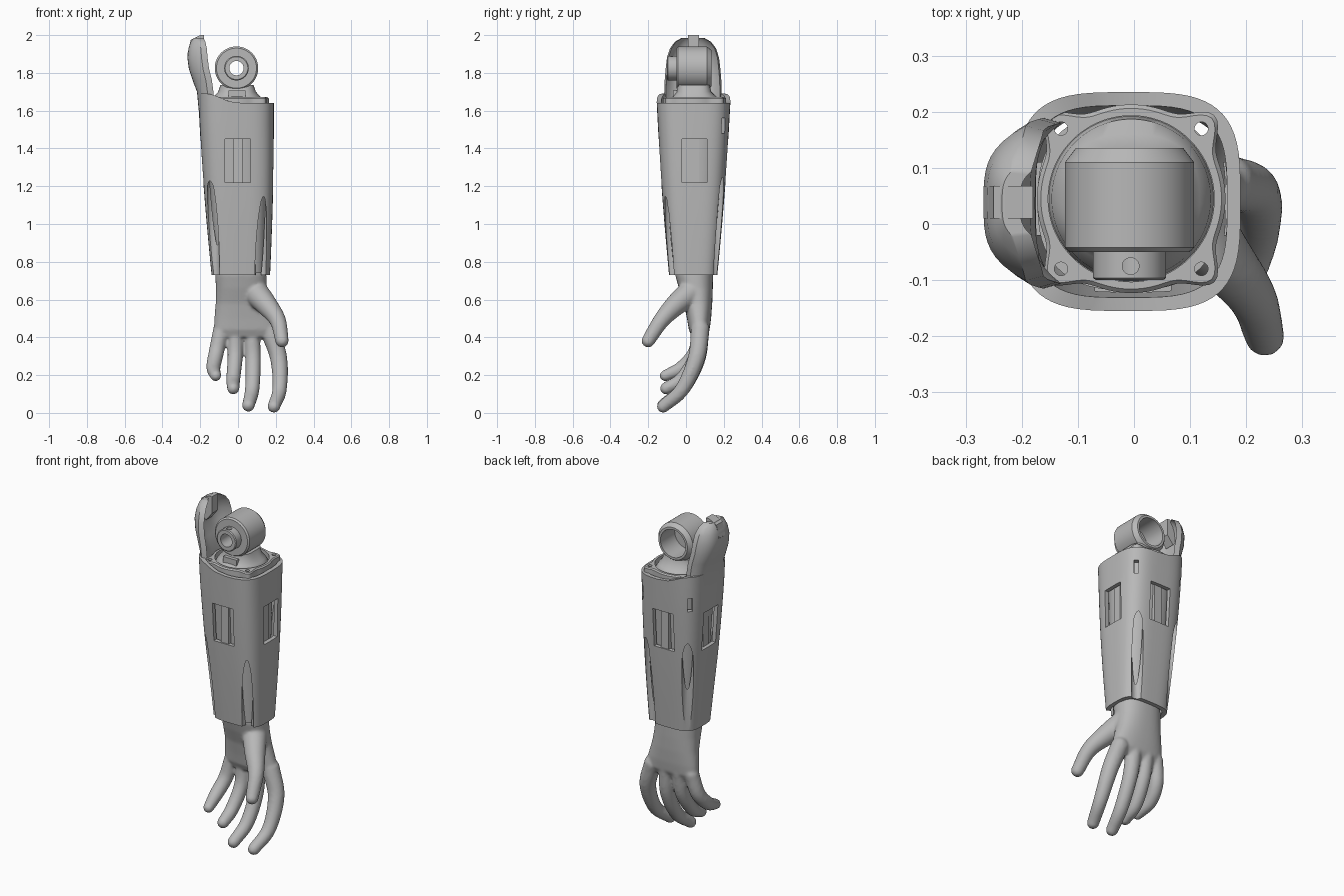
import bpy, bmesh, math
from mathutils import Vector, Matrix

if "Cube" in bpy.data.objects:
    bpy.data.objects.remove(bpy.data.objects["Cube"], do_unlink=True)

grey = bpy.data.materials.new("plain_grey")
grey.use_nodes = True
grey.diffuse_color = (0.48, 0.48, 0.48, 1)
grey.node_tree.nodes["Principled BSDF"].inputs["Base Color"].default_value = (0.48, 0.48, 0.48, 1)


def make(name, bm):
    bmesh.ops.recalc_face_normals(bm, faces=bm.faces)
    mesh = bpy.data.meshes.new(name)
    bm.to_mesh(mesh)
    bm.free()
    mesh.materials.append(grey)
    obj = bpy.data.objects.new(name, mesh)
    bpy.context.collection.objects.link(obj)
    return obj


def add_loft(bm, rings, loop=False):
    rows = [[bm.verts.new(p) for p in r] for r in rings]
    pairs = list(zip(rows, rows[1:]))
    if loop:
        pairs.append((rows[-1], rows[0]))
    else:
        bm.faces.new(rows[0])
        bm.faces.new(rows[-1])
    for a, b in pairs:
        for i in range(len(a)):
            j = (i + 1) % len(a)
            bm.faces.new((a[i], a[j], b[j], b[i]))


def loft(name, rings, loop=False):
    bm = bmesh.new()
    add_loft(bm, rings, loop)
    return make(name, bm)


def oval(z, cx, cy, rx, ry, n=2, seg=64):
    pts = []
    for i in range(seg):
        a = math.tau * (i + 0.5) / seg
        c, s = math.cos(a), math.sin(a)
        pts.append(Vector((cx + rx * math.copysign(abs(c) ** (2 / n), c),
                           cy + ry * math.copysign(abs(s) ** (2 / n), s), z)))
    return pts


def box(name, centre, size, turn=0):
    bm = bmesh.new()
    m = Matrix.Translation(centre) @ Matrix.Rotation(turn, 4, 'Z') @ Matrix.Diagonal((*size, 1))
    bmesh.ops.create_cube(bm, size=1, matrix=m)
    return make(name, bm)


def apply_modifier(obj, kind, **settings):
    mod = obj.modifiers.new(kind.lower(), kind)
    for key, value in settings.items():
        setattr(mod, key, value)
    bpy.context.view_layer.objects.active = obj
    bpy.ops.object.modifier_apply(modifier=mod.name)


def cut(obj, cutter):
    cutter.hide_render = True
    apply_modifier(obj, 'BOOLEAN', operation='DIFFERENCE', solver='EXACT', object=cutter)
    bpy.data.objects.remove(cutter, do_unlink=True)


# Forearm sleeve: a tapering rounded-square shell with a rising rim
Z0, Z1 = 0.73, 1.64


def section(z, inset=0.0, scale=1.0, n=3.5):
    t = (z - Z0) / (Z1 - Z0)
    bulge = 0.006 * math.sin(math.pi * min(max(t, 0), 1))
    return oval(z, 0.015 - 0.025 * t, 0.038 + 0.002 * t,
                (0.155 + 0.045 * t + bulge - inset) * scale,
                (0.128 + 0.067 * t + bulge - inset) * scale, n)


levels = [Z0 + (Z1 - Z0) * i / 10 for i in range(11)]
outer = [section(z) for z in levels]
inner = [section(z, 0.024) for z in reversed(levels)]
for rim in (outer[-1], inner[0]):
    for p in rim:
        t = min(max(-p.x / 0.17, 0), 1)
        p.z += 0.05 * t * t * (3 - 2 * t)
sleeve = loft("forearm_sleeve", outer + inner, loop=True)

# Windows on four sides, screw channels at four corners
cut(sleeve, box("window_cutter", (-0.002, 0.04, 1.335), (0.135, 0.8, 0.23)))
cut(sleeve, box("window_cutter", (0, 0.045, 1.335), (0.8, 0.13, 0.23)))
corners = [(sx * 0.125 - 0.005, sy * 0.125 + 0.045) for sx in (-1, 1) for sy in (-1, 1)]
for x, y in corners:
    cut(sleeve, loft("channel_cutter", [oval(z, x, y, r, r, seg=24) for z, r in
                                        ((0.6, 0.032), (1.2, 0.032), (1.39, 0.014))]))
for side in (-1, 1):
    cut(sleeve, box("slot_cutter", (side * 0.165 - 0.008, 0.205, 1.52),
                    (0.026, 0.1, 0.08), -side * math.pi / 4))

# Core inside the sleeve, with a rib behind each window
core = loft("inner_core", [section(z, scale=0.82, n=2.6) for z in (0.74, 1.1, 1.6)])
box("core_rib", (-0.002, 0.04, 1.335), (0.05, 0.325, 0.26))
box("core_rib", (-0.002, 0.045, 1.335), (0.32, 0.05, 0.26))

# Mounting plate with four screw lobes
CX, CY = -0.005, 0.045


def lobed(z, shrink=0.0):
    pts = []
    for i in range(128):
        a = math.tau * i / 128
        d = (a % (math.pi / 2)) - math.pi / 4
        r = 0.168 + 0.042 * math.exp(-(d / 0.19) ** 2) - shrink
        pts.append(Vector((CX + r * math.cos(a), CY + r * math.sin(a), z)))
    return pts


def plate_hole(z):
    return [Vector((CX + 0.148 * math.cos(math.tau * i / 128),
                    CY + 0.148 * math.sin(math.tau * i / 128), z)) for i in range(128)]


plate = loft("mounting_plate", [lobed(1.59), lobed(1.665), lobed(1.672, 0.007),
                                plate_hole(1.672), plate_hole(1.59)], loop=True)
for x, y in corners:
    cut(plate, loft("screw_cutter", [oval(z, x, y, 0.012, 0.012, seg=20) for z in (1.5, 1.8)]))

# Elbow joint: flared neck and a hollow horizontal housing
neck = loft("joint_neck", [oval(z, CX, cy, rx, ry, n) for z, cy, rx, ry, n in (
    (1.58, 0.045, 0.149, 0.149, 2), (1.65, 0.045, 0.142, 0.142, 2), (1.675, 0.045, 0.122, 0.115, 2.5),
    (1.70, 0.042, 0.1, 0.092, 3), (1.735, 0.04, 0.088, 0.086, 4))])
profile = [(-0.1, 0.038), (-0.1, 0.06), (-0.096, 0.065), (-0.05, 0.065), (-0.05, 0.106),
           (-0.042, 0.115), (0.11, 0.115), (0.135, 0.096), (0.135, 0.083), (0.0, 0.083), (0.0, 0.038)]
housing = loft("joint_housing", [[Vector((-0.008 + r * math.cos(math.tau * i / 64), y,
                                          1.825 + r * math.sin(math.tau * i / 64)))
                                  for i in range(64)] for y, r in profile], loop=True)
cut(housing, loft("set_screw_cutter", [oval(z, -0.006, -0.075, 0.015, 0.015, seg=20) for z in (1.85, 1.95)]))
box("joint_lug", (CX, -0.05, 1.69), (0.09, 0.04, 0.035))

# Curved elbow guard: z, outer x, half width, edge recess
guard_rows = [(1.6, -0.208, 0.155, 0.04), (1.7, -0.217, 0.152, 0.055), (1.76, -0.24, 0.15, 0.07),
              (1.82, -0.26, 0.145, 0.075), (1.88, -0.268, 0.138, 0.075), (1.93, -0.262, 0.122, 0.065),
              (1.965, -0.25, 0.095, 0.045), (1.985, -0.235, 0.06, 0.02)]
guard_rings = []
for z, x, half, recess in guard_rows:
    us = [i / 10 for i in range(-10, 11)]
    arc = [Vector((x + recess * abs(u) ** 3.5, 0.037 + u * half, z)) for u in us]
    back = [Vector((p.x + 0.032, 0.037 + (p.y - 0.037) * 0.94, z)) for p in reversed(arc)]
    guard_rings.append(arc + back)
guard = loft("elbow_guard", guard_rings)
tab_profile = [(-0.268, 1.9), (-0.25, 1.975), (-0.2, 2.0), (-0.18, 2.0), (-0.18, 1.9), (-0.22, 1.85)]
loft("guard_tab", [[Vector((x, y, z)) for x, z in tab_profile] for y in (0.01, 0.068)])

# Hand: palm and digits fused into one smooth skin
hand_bm = bmesh.new()
add_loft(hand_bm, [oval(*row, 2.4, 48) for row in (
    (0.80, 0.015, 0.043, 0.125, 0.095), (0.73, 0.015, 0.043, 0.135, 0.1),
    (0.66, 0.018, 0.052, 0.135, 0.09), (0.58, 0.024, 0.064, 0.142, 0.075),
    (0.5, 0.033, 0.069, 0.158, 0.064), (0.44, 0.04, 0.07, 0.168, 0.055), (0.4, 0.043, 0.068, 0.15, 0.035))])


def digit(points):
    pts = [Vector(p) for p in points]
    pts = [2 * pts[0] - pts[1]] + pts + [2 * pts[-1] - pts[-2]]
    for k in range(1, len(pts) - 2):
        a, b, c, d = pts[k - 1:k + 3]
        for i in range(11):
            t = i / 10
            q = b + 0.5 * t * (c - a + t * (2 * a - 5 * b + 4 * c - d + t * (3 * (b - c) + d - a)))
            bmesh.ops.create_icosphere(hand_bm, subdivisions=3, radius=q[3],
                                       matrix=Matrix.Translation(q.xyz))


digit([(-0.09, 0.075, 0.44, 0.042), (-0.115, 0.05, 0.32, 0.041), (-0.13, -0.02, 0.24, 0.038),
       (-0.118, -0.11, 0.197, 0.03)])
digit([(-0.015, 0.08, 0.44, 0.045), (-0.015, 0.055, 0.3, 0.041), (-0.025, -0.02, 0.18, 0.038),
       (-0.025, -0.105, 0.13, 0.033)])
digit([(0.07, 0.08, 0.44, 0.045), (0.08, 0.06, 0.28, 0.042), (0.075, -0.02, 0.125, 0.039),
       (0.055, -0.12, 0.04, 0.034)])
digit([(0.165, 0.075, 0.44, 0.05), (0.215, 0.055, 0.29, 0.046), (0.22, -0.02, 0.125, 0.039),
       (0.19, -0.12, 0.034, 0.034)])
digit([(0.09, 0.03, 0.64, 0.07), (0.148, -0.05, 0.575, 0.058), (0.21, -0.13, 0.49, 0.044),
       (0.233, -0.2, 0.382, 0.036)])
hand = make("hand", hand_bm)
apply_modifier(hand, 'REMESH', mode='VOXEL', voxel_size=0.008)
apply_modifier(hand, 'SMOOTH', factor=0.5, iterations=7)

# Smooth shading with crisp edges
for obj in (sleeve, core, plate, neck, housing, guard, hand):
    bpy.ops.object.select_all(action='DESELECT')
    obj.select_set(True)
    bpy.context.view_layer.objects.active = obj
    bpy.ops.object.shade_smooth_by_angle(angle=math.radians(35 if obj is not hand else 80))
